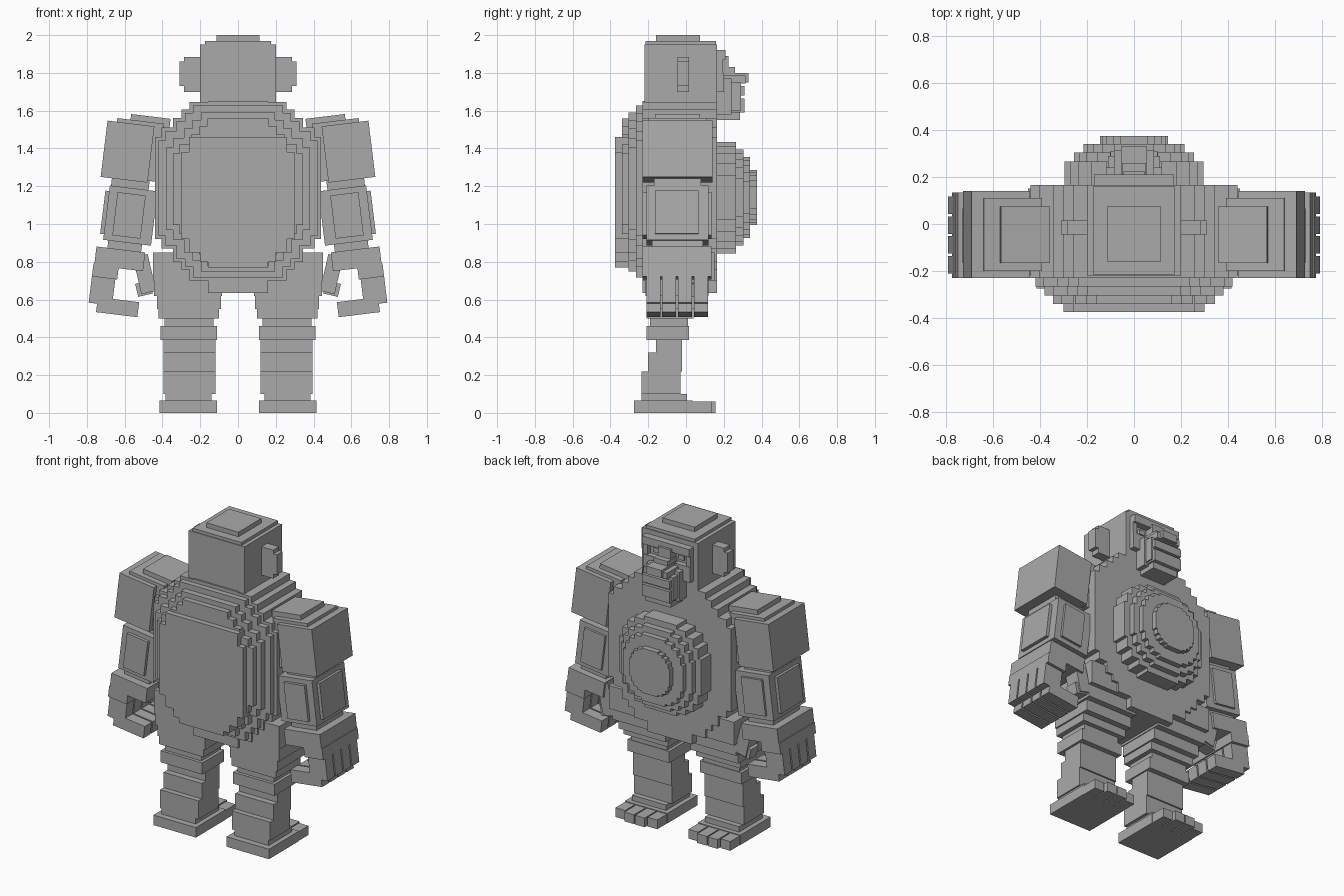
import bpy
import bmesh
from math import radians
from mathutils import Matrix, Vector

default_cube = bpy.data.objects.get("Cube")
if default_cube:
    bpy.data.objects.remove(default_cube, do_unlink=True)

grey = bpy.data.materials.new("plain grey")
grey.use_nodes = True
colour = (.4, .4, .4, 1)
grey.diffuse_color = colour
grey.node_tree.nodes["Principled BSDF"].inputs["Base Color"].default_value = colour


def finish(name, bm):
    """Turn a bmesh into a flat-shaded grey object."""
    bmesh.ops.recalc_face_normals(bm, faces=bm.faces)
    mesh = bpy.data.meshes.new(name)
    bm.to_mesh(mesh)
    bm.free()
    mesh.materials.append(grey)
    obj = bpy.data.objects.new(name, mesh)
    bpy.context.collection.objects.link(obj)
    return obj


def add_box(bm, x, y, z):
    """Add a box spanning the three given (low, high) ranges."""
    size = Vector((x[1] - x[0], y[1] - y[0], z[1] - z[0]))
    middle = Vector((sum(x), sum(y), sum(z))) / 2
    bmesh.ops.create_cube(bm, size=1, matrix=Matrix.Translation(middle) @ Matrix.Diagonal(size.to_4d()))


def centre_part(name, *boxes):
    """Boxes symmetric in x, each given as half width, y range, z range."""
    bm = bmesh.new()
    for half, y, z in boxes:
        add_box(bm, (-half, half), y, z)
    finish(name, bm)


def paired_part(name, boxes, pivot=(0, 0, 0), tilt=0):
    """Boxes around a tilted pivot, built on the left and mirrored to the right."""
    for side, sign in (("left", 1), ("right", -1)):
        bm = bmesh.new()
        for x, y, z in boxes:
            add_box(bm, x, y, z)
        place = Matrix.Translation(pivot) @ Matrix.Rotation(radians(tilt), 4, "Y")
        bmesh.ops.transform(bm, matrix=Matrix.Diagonal((sign, 1, 1, 1)) @ place, verts=bm.verts)
        finish(side + "_" + name, bm)


def stepped_plate(name, steps, back, front):
    """Extrude a staircase outline; steps are (half width, bottom, top), widest first."""
    right_side = []
    last = None
    for width, low, high in steps:
        if last is not None:
            right_side.append((width, last))
        right_side.append((width, high))
        last = high
    lower = []
    last = None
    for width, low, high in steps:
        if last is not None:
            lower.append((width, last))
        lower.append((width, low))
        last = low
    half = lower[::-1] + right_side
    outline = half + [(-x, z) for x, z in reversed(half)]
    clean = [p for i, p in enumerate(outline) if p != outline[i - 1]]
    bm = bmesh.new()
    face = bm.faces.new([bm.verts.new((x, back, z)) for x, z in clean])
    extruded = bmesh.ops.extrude_face_region(bm, geom=[face], use_keep_orig=True)
    moved = [v for v in extruded["geom"] if isinstance(v, bmesh.types.BMVert)]
    bmesh.ops.translate(bm, verts=moved, vec=(0, front - back, 0))
    finish(name, bm)


def round_steps(width, height, middle):
    """Staircase approximation of an ellipse."""
    ratios = (.4, .62, .8, .92, 1)
    return [(width * w, middle - height * h, middle + height * h)
            for w, h in zip(reversed(ratios), ratios)]


# Torso core and the rounded back built from shrinking plates
torso = [(.44, .92, 1.46), (.405, .87, 1.51), (.345, .8, 1.56),
         (.3, .76, 1.605), (.257, .7, 1.645), (.16, .635, 1.65)]
stepped_plate("torso", torso, -.23, .165)
for number, (trim, depth) in enumerate(((.02, .265), (.06, .305), (.095, .34))):
    layer = [(w - trim, low + trim * .8, high - trim * .9) for w, low, high in torso[:-1]]
    stepped_plate("back_layer_" + str(number), layer, -depth, -.2)
stepped_plate("back_plate", [(.3, .92, 1.38), (.26, .85, 1.46), (.2, .8, 1.46), (.16, .77, 1.46)],
              -.375, -.3)

# Round belly rising in steps
for number, (radius, depth) in enumerate(((.295, .265), (.255, .305), (.215, .34), (.145, .375))):
    stepped_plate("belly_layer_" + str(number), round_steps(radius, radius, 1.14), .15, depth)

# Head with stepped crown
centre_part("head", (.2, (-.22, .165), (1.6, 1.95)), (.175, (-.215, .16), (1.95, 1.97)),
            (.115, (-.16, .075), (1.97, 2)))
paired_part("ear", [((.19, .285), (-.045, .015), (1.7, 1.885)),
                    ((.28, .31), (-.045, .015), (1.73, 1.86))])

# Face: brow, cheeks, nose, lips and chin
centre_part("brow", (.17, (.15, .21), (1.87, 1.92)))
centre_part("nose_bridge", (.045, (.15, .225), (1.8, 1.89)), (.05, (.15, .26), (1.79, 1.83)))
centre_part("nose", (.085, (.15, .315), (1.745, 1.785)), (.055, (.15, .33), (1.75, 1.8)))
centre_part("muzzle", (.11, (.15, .29), (1.6, 1.75)), (.12, (.15, .24), (1.58, 1.77)))
centre_part("upper_lip", (.1, (.15, .31), (1.68, 1.73)))
centre_part("lower_lip", (.1, (.15, .31), (1.59, 1.665)))
centre_part("chin", (.09, (.15, .285), (1.55, 1.6)))
paired_part("cheek", [((.06, .17), (.15, .2), (1.7, 1.8)), ((.14, .17), (.15, .195), (1.8, 1.88))])
paired_part("eye", [((.07, .11), (.15, .18), (1.82, 1.85))])

# Arms tilt outward
lean = -7
paired_part("upper_arm", [((-.1, .15), (-.23, .14), (-.15, .15)),
                          ((-.15, -.08), (-.2, .11), (-.14, .15))], (.56, 0, 1.38), lean)
paired_part("shoulder_cap", [((-.18, .03), (-.165, .075), (.1, .2)),
                             ((-.15, .1), (-.2, .11), (.14, .17))], (.56, 0, 1.38), lean)
paired_part("elbow", [((-.1, .1), (-.17, .08), (-.07, .07))], (.57, 0, 1.215), lean)
paired_part("forearm", [((-.13, .125), (-.21, .12), (-.145, .145)),
                        ((-.07, .145), (-.165, .065), (-.115, .115)),
                        ((-.07, .08), (-.23, .135), (-.115, .115))], (.572, 0, 1.045), lean)
paired_part("wrist", [((-.09, .09), (-.18, .09), (-.06, .05))], (.6, 0, .88), lean)

# Hands with four curled fingers and a thumb
wrist = (.62, 0, .865)
paired_part("palm", [((-.13, .13), (-.23, .135), (-.1, 0)),
                     ((0, .135), (-.23, .135), (-.16, -.09))], wrist, lean)
for number in range(4):
    start = -.21 + number * .084
    across = (start, start + .074)
    paired_part("finger_" + str(number), [((.01, .135), across, (-.3, -.15)),
                                          ((-.13, .09), across, (-.345, -.265))], wrist, lean)
paired_part("thumb", [((-.04, .04), (.02, .12), (-.1, .1)),
                      ((-.02, .06), (.03, .11), (-.11, -.04))], (.495, 0, .735), 13)

# Thighs narrow down to the knee
thigh = [((.09, .45), (-.22, .15), (.7, .85)), ((.085, .445), (-.215, .12), (.62, .7)),
         ((.09, .43), (-.21, .08), (.55, .62)), ((.1, .42), (-.21, .04), (.5, .55)),
         ((.13, .39), (-.19, .01), (.45, .5))]
paired_part("thigh", thigh)
paired_part("knee_cuff", [((.11, .41), (-.21, .015), (.385, .46))])
paired_part("lower_leg", [((.12, .395), (-.16, -.02), (.32, .39)),
                          ((.12, .395), (-.2, -.02), (.22, .32)),
                          ((.12, .395), (-.235, -.03), (.1, .22)),
                          ((.14, .385), (-.235, .005), (.06, .1))])

# Feet with four toes
paired_part("foot", [((.11, .415), (-.275, .035), (0, .065))])
for number in range(4):
    start = .112 + number * .077
    reach = .155 if number in (1, 2) else .135
    paired_part("toe_" + str(number), [((start, start + .069), (.02, reach), (0, .06))])
